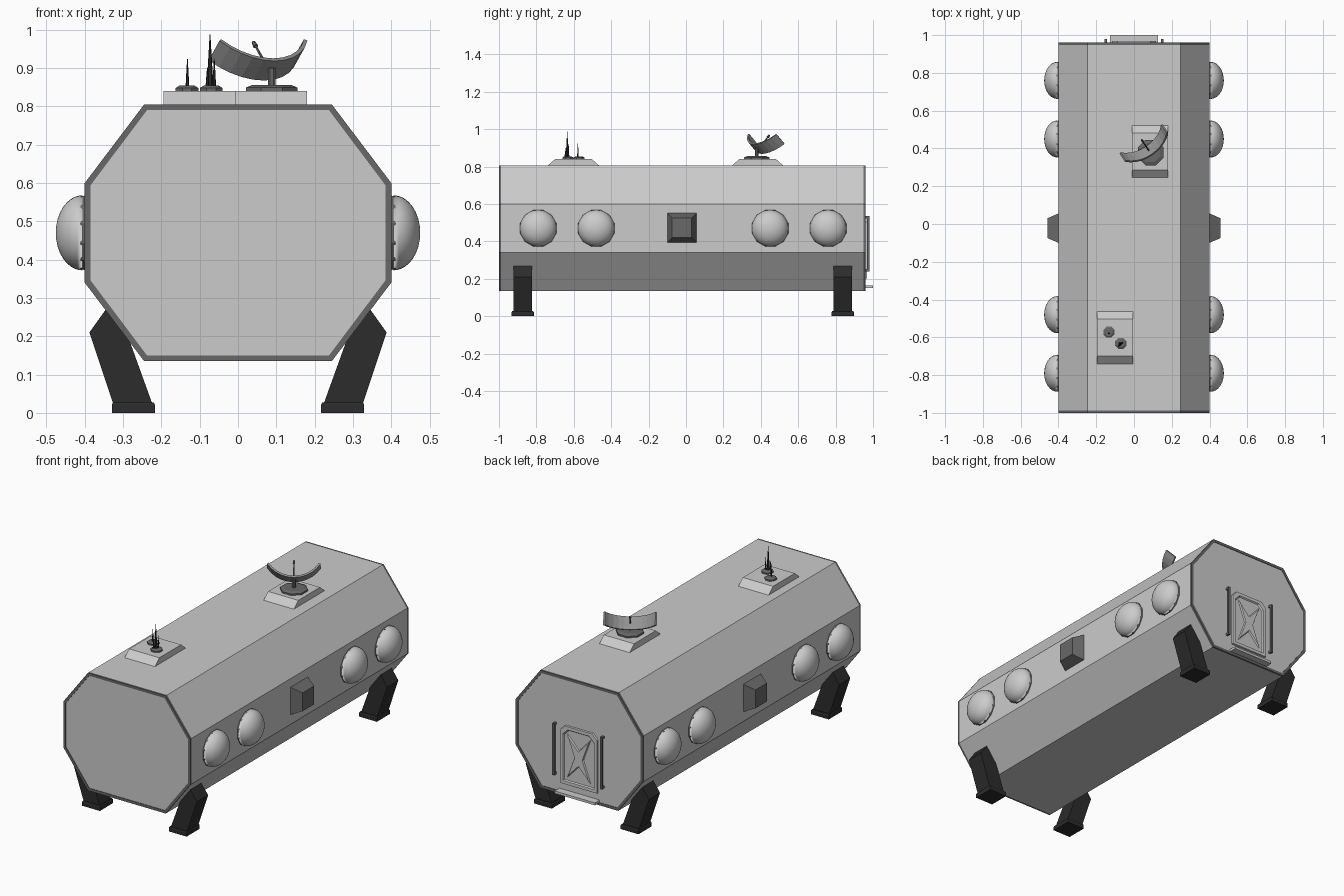
import bpy, bmesh, math
from mathutils import Vector, Matrix

if "Cube" in bpy.data.objects:
    bpy.data.objects.remove(bpy.data.objects["Cube"])


def material(name, v):
    m = bpy.data.materials.new(name)
    m.diffuse_color = (v, v, v, 1)
    m.use_nodes = True
    m.node_tree.nodes["Principled BSDF"].inputs["Base Color"].default_value = m.diffuse_color
    return m


BLACK = material("black", 0.025)
DARK = material("dark_grey", 0.14)


def finish(name, bm, mats=()):
    bmesh.ops.recalc_face_normals(bm, faces=bm.faces)
    me = bpy.data.meshes.new(name)
    bm.to_mesh(me)
    bm.free()
    for m in mats:
        me.materials.append(m)
    ob = bpy.data.objects.new(name, me)
    bpy.context.collection.objects.link(ob)
    return ob


def loft(name, loops, mats=(), bands=None):
    """Skin matching closed loops, cap both ends; bands = material index per band."""
    bm = bmesh.new()
    rows = [[bm.verts.new(p) for p in lp] for lp in loops]
    n = len(rows[0])
    for k in range(len(rows) - 1):
        for i in range(n):
            j = (i + 1) % n
            f = bm.faces.new((rows[k][i], rows[k][j], rows[k + 1][j], rows[k + 1][i]))
            f.material_index = bands[k] if bands else 0
    bm.faces.new(rows[0])
    bm.faces.new(rows[-1])
    return finish(name, bm, mats)


def rect(cx, cy, hx, hy):
    return [(cx - hx, cy - hy), (cx + hx, cy - hy), (cx + hx, cy + hy), (cx - hx, cy + hy)]


def box(name, x, y, z, mats=()):
    c = rect((x[0] + x[1]) / 2, (y[0] + y[1]) / 2, (x[1] - x[0]) / 2, (y[1] - y[0]) / 2)
    return loft(name, [[(a, b, h) for a, b in c] for h in z], mats)


def cone(name, base, tip, r1, r2, seg, mats=()):
    base, tip = Vector(base), Vector(tip)
    d = tip - base
    bm = bmesh.new()
    mat = Matrix.Translation((base + tip) / 2) @ d.to_track_quat('Z', 'Y').to_matrix().to_4x4() \
        @ Matrix.Rotation(math.pi / seg, 4, 'Z')
    bmesh.ops.create_cone(bm, cap_ends=True, segments=seg, radius1=r1, radius2=r2,
                          depth=d.length, matrix=mat)
    return finish(name, bm, mats)


# Octagonal hull with dark rims at both ends
def octagon(y, t=0.0):
    w, h, a, b = 0.40 - t, 0.335 - t, 0.245 - t * 0.5, 0.13 - t * 0.4
    pts = [(a, h), (w, b), (w, -b), (a, -h), (-a, -h), (-w, -b), (-w, b), (-a, h)]
    return [(x, y, z + 0.47) for x, z in pts]


light = material("hull_grey", 0.6)
loft("hull", [octagon(-0.997, 0.015), octagon(-1, 0.015), octagon(-1), octagon(-0.988),
              octagon(0.948), octagon(0.96), octagon(0.96, 0.015), octagon(0.957, 0.015)],
     (light, DARK), [1, 1, 1, 0, 1, 1, 1])

for s, side in ((-1, "left"), (1, "right")):
    # Domed windows on dark rings
    for i, y in enumerate((-0.79, -0.48, 0.45, 0.76)):
        cone(f"{side}_window_ring_{i}", (s * 0.395, y, 0.47), (s * 0.411, y, 0.47),
             0.102, 0.098, 12, (DARK,))
        bm = bmesh.new()
        bmesh.ops.create_uvsphere(bm, u_segments=32, v_segments=16, radius=0.098)
        bmesh.ops.bisect_plane(bm, geom=bm.verts[:] + bm.edges[:] + bm.faces[:],
                               plane_co=(0, 0, 0), plane_no=(0, 0, 1), clear_inner=True)
        bm.transform(Matrix.Translation((s * 0.406, y, 0.47))
                     @ Matrix.Rotation(s * math.pi / 2, 4, 'Y')
                     @ Matrix.Diagonal((1, 1, 0.71, 1)))
        dome = finish(f"{side}_window_dome_{i}", bm)
        for p in dome.data.polygons:
            p.use_smooth = True

    # Tapered side vent
    loft(f"{side}_vent", [[(s * x, a, b) for a, b in rect(-0.022, 0.473, h, h)]
                          for x, h in ((0.39, 0.082), (0.459, 0.052))], (DARK,))

    # Bent legs and feet
    leg = [(0.345, 0.27), (0.388, 0.21), (0.325, 0.022), (0.223, 0.022), (0.28, 0.18), (0.31, 0.27)]
    for y, end in ((-0.873, "front"), (0.838, "back")):
        loft(f"{end}_{side}_leg", [[(s * x, y + d, z) for x, z in leg] for d in (-0.05, 0.05)], (BLACK,))
        loft(f"{end}_{side}_foot",
             [[(a, b, z) for a, b in rect(s * 0.273, y, h, h + 0.003)]
              for z, h in ((0, 0.056), (0.022, 0.056), (0.027, 0.053))], (BLACK,))

# Roof pads, sloped at front and back
for name, x, y in (("antenna_pad", -0.1, -0.602), ("dish_pad", 0.085, 0.383)):
    loft(name, [[(a, b, z) for a, b in rect(x, y, 0.095, h)]
                for z, h in ((0.80, 0.138), (0.805, 0.138), (0.84, 0.098))])

# Whip antennas on octagonal bases
for i, (x, y) in enumerate(((-0.133, -0.572), (-0.07, -0.632))):
    cone(f"antenna_base_{i}", (x, y, 0.838), (x, y, 0.848), 0.032, 0.032, 8, (DARK,))
    cone(f"antenna_base_top_{i}", (x, y, 0.848), (x, y, 0.854), 0.032, 0.022, 8, (DARK,))
for i, (x, y, z, r) in enumerate(((-0.132, -0.578, 0.923, 0.005), (-0.073, -0.635, 0.988, 0.009),
                                  (-0.062, -0.628, 0.925, 0.005), (-0.08, -0.645, 0.90, 0.005))):
    cone(f"antenna_spike_{i}", (x, y, 0.85), (x, y, z), r, 0.001, 6, (BLACK,))

# Dish base and post
P = (0.088, 0.378)
cone("dish_base", (*P, 0.838), (*P, 0.849), 0.073, 0.073, 8, (DARK,))
cone("dish_base_top", (*P, 0.849), (*P, 0.856), 0.073, 0.055, 8, (DARK,))
cone("dish_post", (*P, 0.85), (*P, 0.90), 0.011, 0.011, 8, (DARK,))

# Curved strip dish, facing up and to the back left
T = math.radians(45)
u = Vector((0.83, 0.56, 0)).normalized()
w = Vector((u.y * math.cos(T), -u.x * math.cos(T), math.sin(T)))
n = Vector((-u.y * math.sin(T), u.x * math.sin(T), math.cos(T)))
centre = Vector((0.078, 0.39, 0.90))
R = 0.155
loops = []
for k in range(11):
    a = math.radians(-57 + 11.4 * k)
    radial = u * math.sin(a) - n * math.cos(a)
    loops.append([centre + n * R + radial * r + w * h
                  for r, h in ((R, -0.036), (R, 0.036), (R + 0.01, 0.036), (R + 0.01, -0.036))])
loft("dish", loops, (material("dish_grey", 0.3),))
cone("dish_feed", centre, centre + n * 0.085, 0.004, 0.003, 6, (DARK,))
cone("dish_feed_tip", centre + n * 0.08, centre + n * 0.096, 0.007, 0.005, 8, (DARK,))


# Rear door: chamfered frame, sunken panel, raised four-pointed star
def door_loop(y, t):
    a, b, c, k = 0.118 - t, 0.20 + t, 0.535 - t, 0.03
    return [(x, y, z) for x, z in ((-a, b), (a, b), (a, c - k), (a - k, c), (-a + k, c), (-a, c - k))]


loft("door", [door_loop(y, t) for y, t in ((0.95, 0), (0.968, 0.002), (0.968, 0.02), (0.961, 0.025))])
star = [(0.08, 0.135), (0, 0.05), (-0.08, 0.135), (-0.03, 0), (-0.08, -0.135), (0, -0.05),
        (0.08, -0.135), (0.03, 0)]
loft("door_star", [[(x * f, y, z * f + 0.366) for x, z in star]
                   for y, f in ((0.958, 1), (0.968, 0.8))])

# Handrails with brackets, and door step
for s, side in ((-1, "left"), (1, "right")):
    x = (s * 0.15 - 0.006, s * 0.15 + 0.006)
    box(f"{side}_handrail", x, (0.969, 0.98), (0.24, 0.535), (DARK,))
    for z, end in ((0.24, "lower"), (0.523, "upper")):
        box(f"{side}_handrail_{end}_bracket", x, (0.95, 0.972), (z, z + 0.012), (DARK,))
box("door_step", (-0.127, 0.127), (0.95, 1.0), (0.15, 0.164))
